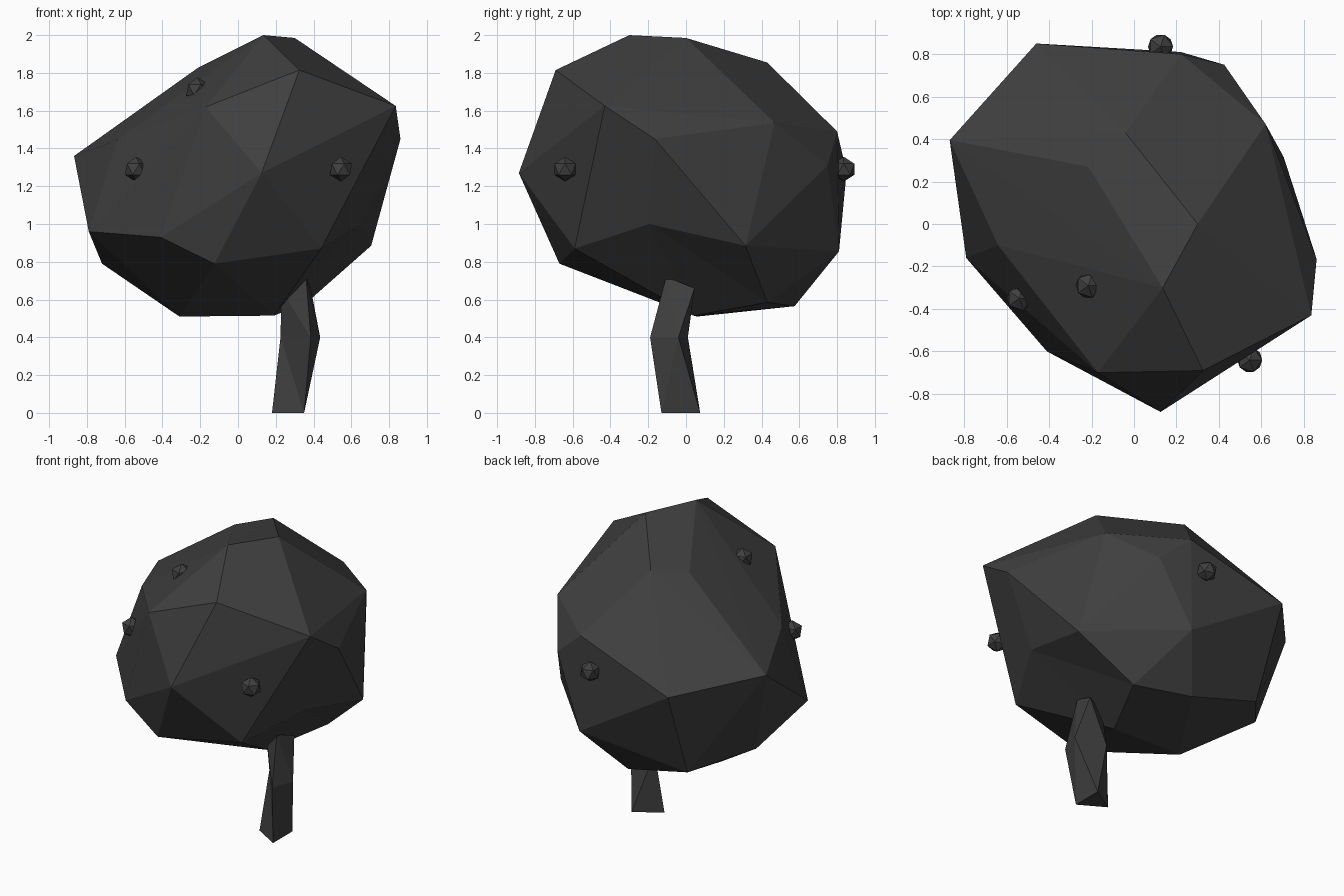
import bpy
import bmesh
from mathutils import Vector

default_cube = bpy.data.objects.get("Cube")
if default_cube:
    bpy.data.objects.remove(default_cube, do_unlink=True)


def make_material(name, color):
    material = bpy.data.materials.new(name)
    material.use_nodes = True
    material.diffuse_color = color
    material.node_tree.nodes["Principled BSDF"].inputs["Base Color"].default_value = color
    return material


charcoal = make_material("charcoal", (0.05, 0.05, 0.05, 1.0))


def finish_object(name, bm):
    """Turn a bmesh into a flat shaded, outward facing object."""
    bmesh.ops.recalc_face_normals(bm, faces=bm.faces[:])
    mesh = bpy.data.meshes.new(name)
    bm.to_mesh(mesh)
    bm.free()
    mesh.materials.append(charcoal)
    mesh.shade_flat()
    obj = bpy.data.objects.new(name, mesh)
    bpy.context.scene.collection.objects.link(obj)
    return obj


# Crown: corners of the faceted boulder shape, from the top layer downwards
top_corners = [
    (.135, -.30, 2), (.30, 0, 1.985), (-.04, .43, 1.855), (-.215, .27, 1.825),
    (.325, -.69, 1.815), (.835, -.43, 1.625), (-.17, -.70, 1.62),
]
middle_corners = [
    (.62, .47, 1.535), (.22, .80, 1.49), (.86, -.165, 1.45), (-.64, -.10, 1.445),
    (-.868, .395, 1.36), (.425, .75, 1.31), (-.46, .85, 1.275), (.125, -.885, 1.27),
]
bottom_corners = [
    (-.79, -.16, .96), (-.41, -.60, .93), (.705, .315, .885), (.44, -.59, .87),
    (.22, .81, .855), (-.125, -.67, .79), (-.72, .285, .79), (-.445, .62, .685),
    (.365, .43, .585), (.025, .575, .565), (.19, .04, .515), (-.31, .06, .51),
]
dent_corner = Vector((.65, -.195, 1))
dent_depth = Vector((.18, 0, 0))


def build_crown():
    bm = bmesh.new()
    for corner in top_corners + middle_corners + bottom_corners:
        bm.verts.new(corner)
    # The dented corner is wrapped while pulled out, then pushed back in
    dent = bm.verts.new(dent_corner + dent_depth)
    bmesh.ops.convex_hull(bm, input=bm.verts[:])
    dent.co = dent_corner
    loose = [vert for vert in bm.verts if not vert.link_faces]
    bmesh.ops.delete(bm, geom=loose, context="VERTS")
    return finish_object("crown", bm)


# Trunk: a three-sided stem lofted through a bent middle
trunk_rings = [
    [(.35, -.13, 0), (.35, .075, 0), (.18, -.03, 0)],
    [(.385, -.19, .4), (.435, -.04, .4), (.225, .01, .4)],
    [(.36, -.105, .72), (.385, .045, .66), (.23, -.03, .65)],
]


def build_trunk():
    bm = bmesh.new()
    rings = [[bm.verts.new(point) for point in ring] for ring in trunk_rings]
    bm.faces.new(rings[0])
    bm.faces.new(rings[-1])
    for lower, upper in zip(rings, rings[1:]):
        for i, vert in enumerate(lower):
            following = (i + 1) % len(lower)
            bm.faces.new((vert, lower[following], upper[following], upper[i]))
    bmesh.ops.triangulate(bm, faces=bm.faces[:])
    return finish_object("trunk", bm)


# Fruits: small faceted balls half sunk into the crown
def build_fruit(name, center):
    bm = bmesh.new()
    bmesh.ops.create_icosphere(bm, subdivisions=1, radius=.066)
    fruit = finish_object(name, bm)
    fruit.location = center
    return fruit


build_crown()
build_trunk()
for fruit_name, fruit_center in {
    "fruit_front_right": (-.54, -.35, 1.29),
    "fruit_front_left": (.545, -.64, 1.29),
    "fruit_upper": (-.215, -.29, 1.71),
    "fruit_back": (.125, .835, 1.29),
}.items():
    build_fruit(fruit_name, fruit_center)
